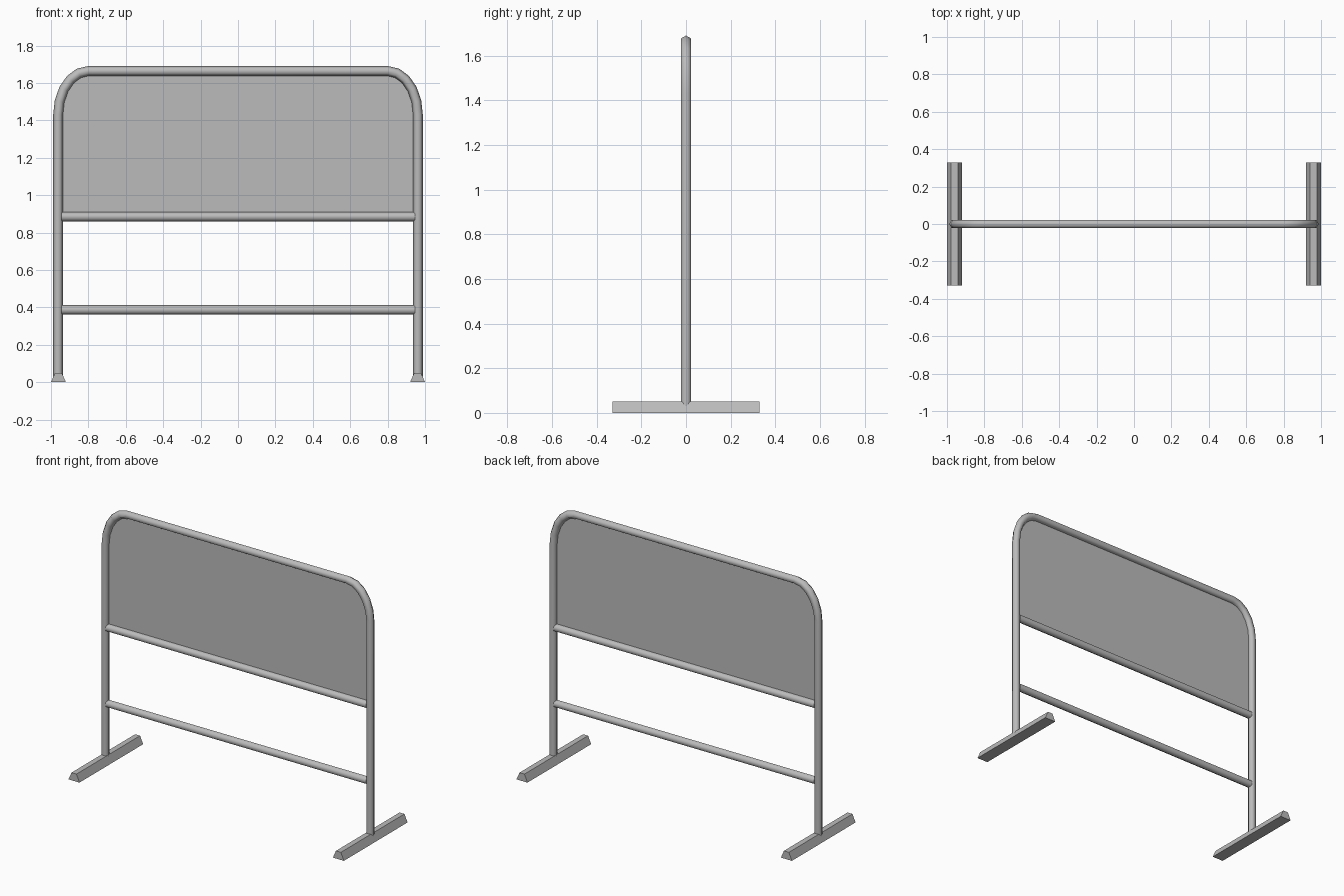
import bpy, bmesh, math
from mathutils import Vector

old = bpy.data.objects.get("Cube")
if old:
    bpy.data.objects.remove(old, do_unlink=True)

grey = bpy.data.materials.new("steel grey")
grey.use_nodes = True
colour = (0.5, 0.5, 0.5, 1)
grey.diffuse_color = colour
grey.node_tree.nodes["Principled BSDF"].inputs["Base Color"].default_value = colour

RADIUS = 0.026
SIDES = 6


def finish(name, bm, smooth=False):
    bmesh.ops.recalc_face_normals(bm, faces=bm.faces)
    mesh = bpy.data.meshes.new(name)
    bm.to_mesh(mesh)
    bm.free()
    mesh.materials.append(grey)
    obj = bpy.data.objects.new(name, mesh)
    bpy.context.collection.objects.link(obj)
    if smooth:
        bpy.ops.object.select_all(action="DESELECT")
        obj.select_set(True)
        bpy.context.view_layer.objects.active = obj
        bpy.ops.object.shade_smooth_by_angle(angle=math.radians(65))
    return obj


def tube(name, path):
    """Six-sided tube along (x, z) points, with mitred joints."""
    pts = [Vector((x, 0, z)) for x, z in path]
    dirs = [(b - a).normalized() for a, b in zip(pts, pts[1:])]
    bm = bmesh.new()
    rings = []
    for i, p in enumerate(pts):
        before, after = dirs[max(i - 1, 0)], dirs[min(i, len(dirs) - 1)]
        t = (before + after).normalized()
        normal = Vector((-t.z, 0, t.x)) / t.dot(after)
        ring = []
        for k in range(SIDES):
            a = math.tau * k / SIDES
            offset = normal * math.cos(a) + Vector((0, math.sin(a), 0))
            ring.append(bm.verts.new(p + offset * RADIUS))
        rings.append(ring)
    for r, s in zip(rings, rings[1:]):
        for k in range(SIDES):
            n = (k + 1) % SIDES
            bm.faces.new((r[k], r[n], s[n], s[k]))
    bm.faces.new(rings[0])
    bm.faces.new(rings[-1])
    return finish(name, bm, smooth=True)


# Bent outer frame, with rounded upper corners
BEND = 5
corner = []
for i in range(BEND + 1):
    a = math.pi / 2 * i / BEND
    corner.append((0.80 + 0.162 * math.cos(a), 1.43 + 0.234 * math.sin(a)))
arch = corner + [(-x, z) for x, z in reversed(corner)]
tube("outer_frame", [(0.962, 0.03)] + arch + [(-0.962, 0.03)])

# Horizontal rails between the posts
for name, z in (("lower_rail", 0.387), ("upper_rail", 0.885)):
    tube(name, [(-0.945, z), (0.945, z)])

# Thin sheet filling the upper part of the frame
bm = bmesh.new()
outline = [(0.962, 0.885)] + arch + [(-0.962, 0.885)]
bm.faces.new([bm.verts.new((x, 0, z)) for x, z in outline])
finish("panel", bm)

# Tapered bar feet
for name, side in (("left_foot", 1), ("right_foot", -1)):
    bm = bmesh.new()
    section = [(-0.04, 0), (0.04, 0), (0.018, 0.05), (-0.018, 0.05)]
    face = bm.faces.new([bm.verts.new((side * 0.96 + x, -0.33, z)) for x, z in section])
    grown = bmesh.ops.extrude_face_region(bm, geom=[face])
    moved = [g for g in grown["geom"] if isinstance(g, bmesh.types.BMVert)]
    bmesh.ops.translate(bm, verts=moved, vec=(0, 0.66, 0))
    # Keep the starting end closed
    bmesh.ops.holes_fill(bm, edges=[e for e in bm.edges if e.is_boundary], sides=0)
    finish(name, bm)
